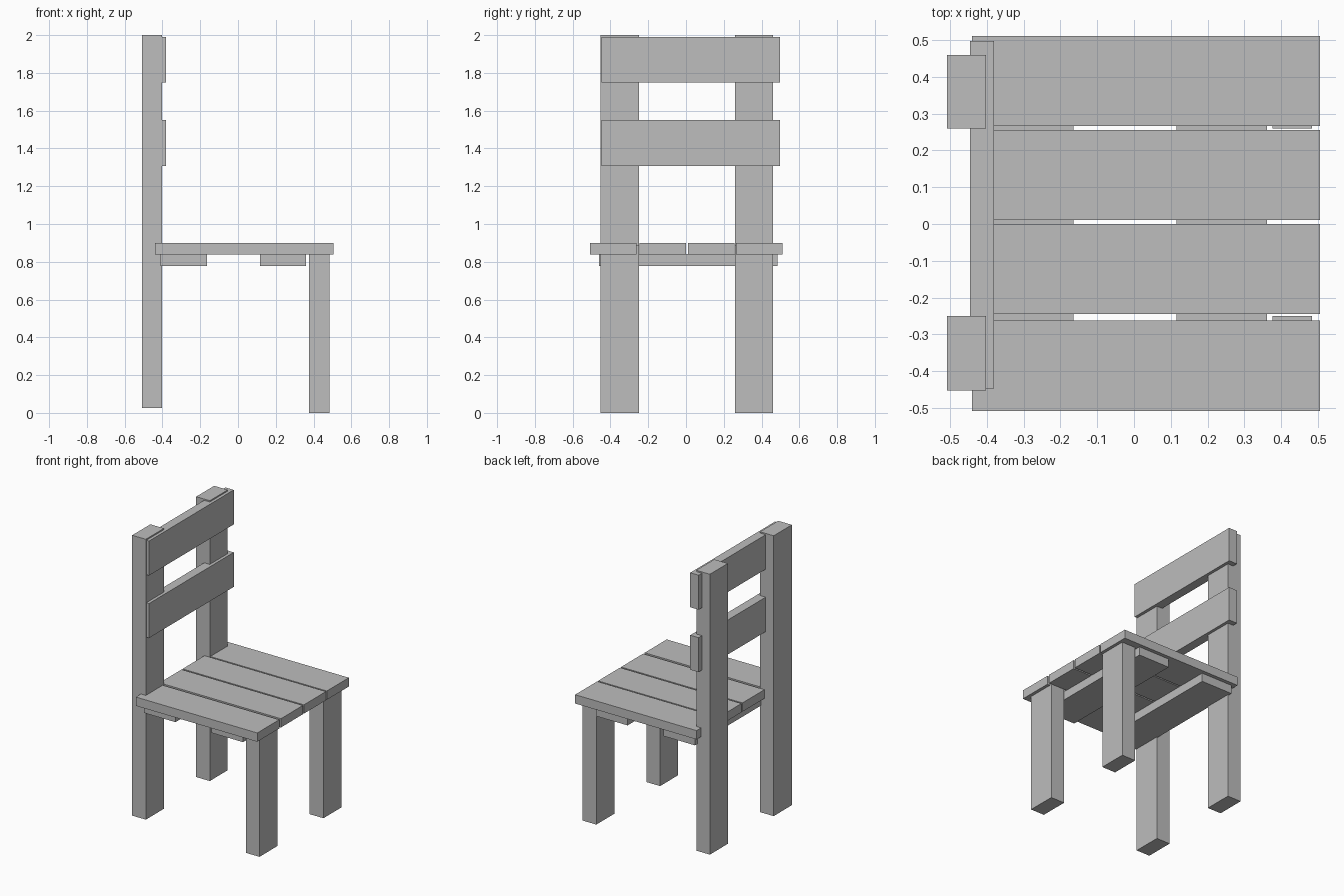
import bpy
import bmesh
from mathutils import Matrix, Vector

default = bpy.data.objects.get("Cube")
if default:
    bpy.data.objects.remove(default, do_unlink=True)

# Single plain grey finish
grey = bpy.data.materials.new("plain_grey")
grey.use_nodes = True
colour = (0.51, 0.51, 0.51, 1)
grey.diffuse_color = colour
grey.node_tree.nodes["Principled BSDF"].inputs["Base Color"].default_value = colour


def board(name, xs, ys, zs):
    """Rectangular board spanning the given ranges."""
    low, high = (Vector(c) for c in zip(xs, ys, zs))
    mesh = bpy.data.meshes.new(name)
    bm = bmesh.new()
    bmesh.ops.create_cube(bm, size=1, matrix=Matrix.Diagonal((*(high - low), 1)))
    bm.to_mesh(mesh)
    bm.free()
    mesh.materials.append(grey)
    obj = bpy.data.objects.new(name, mesh)
    obj.location = (low + high) / 2
    bpy.context.collection.objects.link(obj)
    return obj


# Tall back posts and short front legs
for side, ys in (("right", (-0.452, -0.25)), ("left", (0.26, 0.46))):
    board(f"back_post_{side}", (-0.508, -0.402), ys, (0.025, 2.0))
    board(f"front_leg_{side}", (0.377, 0.484), ys, (0, 0.885))

# Seat planks with narrow gaps
plank_depth = 0.245
for i, y in enumerate((-0.508, -0.245, 0.011, 0.266)):
    board(f"seat_plank_{i + 1}", (-0.44, 0.506), (y, y + plank_depth), (0.838, 0.9))

# Cross beams under the seat
for name, x in (("rear", -0.41), ("front", 0.116)):
    board(f"{name}_seat_beam", (x, x + 0.245), (-0.46, 0.485), (0.778, 0.84))

# Backrest slats let into the posts
for name, z in (("lower", 1.308), ("upper", 1.748)):
    board(f"{name}_back_slat", (-0.446, -0.381), (-0.447, 0.497), (z, z + 0.243))
